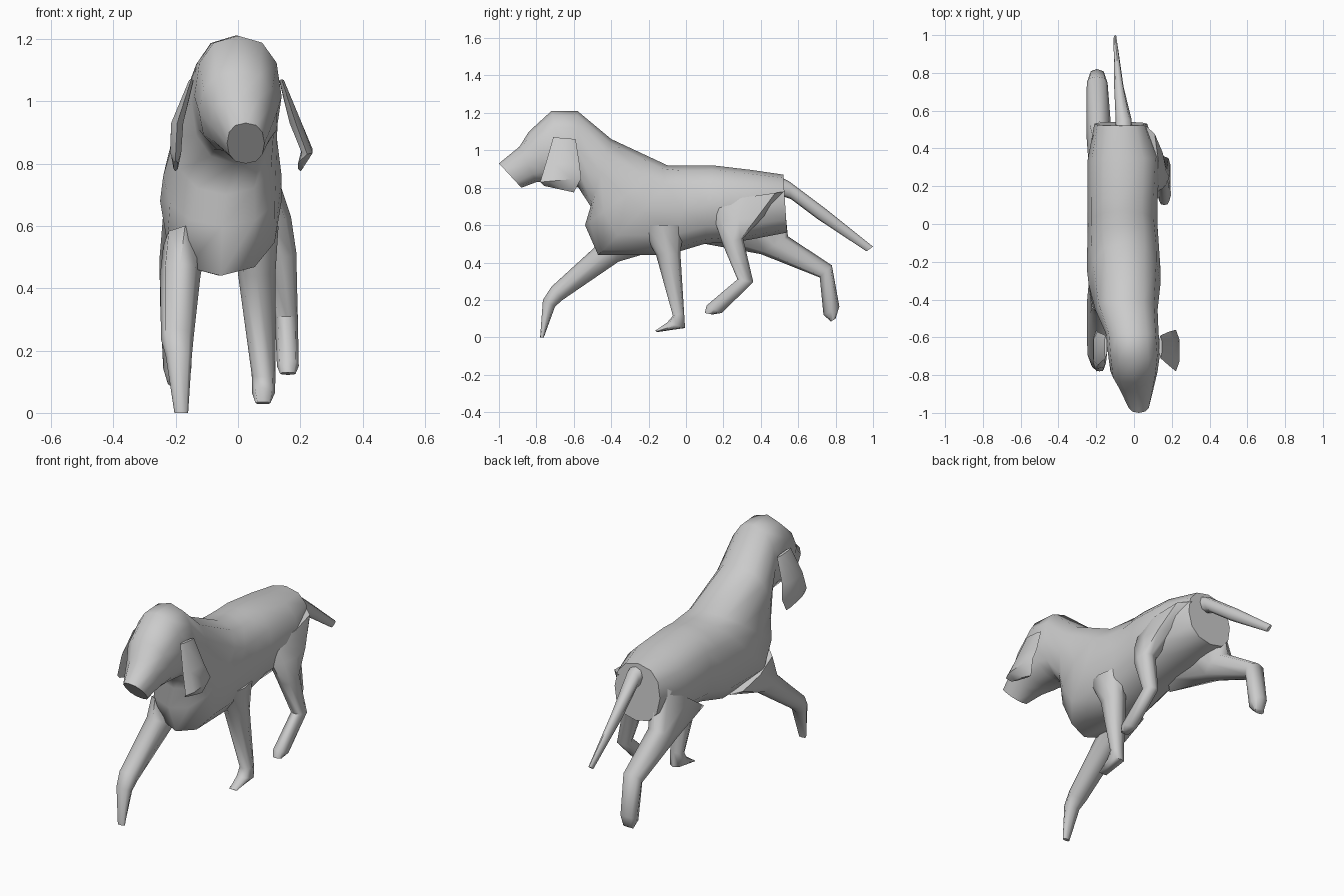
import bpy, bmesh, math


def loft(name, rings, sides=8, power=0.85):
    """Skin rounded rings; each ring = (edge yz, opposite edge yz, centre x, half width)."""
    bm = bmesh.new()
    loops = []
    for (ay, az), (by, bz), cx, hw in rings:
        loop = []
        for i in range(sides):
            t = 2 * math.pi * i / sides
            c, s = math.cos(t), math.sin(t)
            u = math.copysign(abs(c) ** power, c)
            v = math.copysign(abs(s) ** power, s)
            y = (ay + by) / 2 + u * (ay - by) / 2
            z = (az + bz) / 2 + u * (az - bz) / 2
            loop.append(bm.verts.new((cx + v * hw, y, z)))
        loops.append(loop)
    for a, b in zip(loops, loops[1:]):
        for i in range(sides):
            j = (i + 1) % sides
            bm.faces.new((a[i], a[j], b[j], b[i]))
    bm.faces.new(loops[0])
    bm.faces.new(loops[-1])
    bmesh.ops.recalc_face_normals(bm, faces=bm.faces[:])
    mesh = bpy.data.meshes.new(name)
    bm.to_mesh(mesh)
    bm.free()
    obj = bpy.data.objects.new(name, mesh)
    bpy.context.collection.objects.link(obj)
    bpy.ops.object.select_all(action='DESELECT')
    obj.select_set(True)
    bpy.context.view_layer.objects.active = obj
    bpy.ops.object.shade_smooth_by_angle(angle=math.radians(55))
    return obj


# Muzzle, head, neck and torso in one skin (top edge, bottom edge)
loft("body", [
    ((-1.00, 0.93), (-0.88, 0.80), 0.025, 0.06),
    ((-0.89, 1.02), (-0.80, 0.83), 0.01, 0.10),
    ((-0.84, 1.10), (-0.72, 0.83), 0.0, 0.125),
    ((-0.72, 1.21), (-0.62, 0.82), 0.0, 0.14),
    ((-0.58, 1.21), (-0.575, 0.80), -0.01, 0.14),
    ((-0.40, 1.06), (-0.51, 0.70), -0.04, 0.165),
    ((-0.10, 0.92), (-0.54, 0.60), -0.05, 0.19),
    ((0.00, 0.92), (-0.47, 0.44), -0.055, 0.195),
    ((0.07, 0.92), (-0.10, 0.44), -0.06, 0.185),
    ((0.14, 0.92), (0.10, 0.50), -0.06, 0.185),
    ((0.35, 0.895), (0.33, 0.52), -0.055, 0.19),
    ((0.52, 0.87), (0.54, 0.56), -0.07, 0.14),
], sides=12)

# Front leg reaching forward
loft("front_leg_left", [
    ((-0.49, 0.60), (-0.14, 0.47), -0.17, 0.07),
    ((-0.49, 0.48), (-0.36, 0.405), -0.185, 0.065),
    ((-0.72, 0.27), (-0.66, 0.20), -0.195, 0.052),
    ((-0.765, 0.20), (-0.70, 0.165), -0.19, 0.042),
    ((-0.78, 0.0), (-0.76, 0.0), -0.182, 0.022),
])

# Front leg standing under the chest
loft("front_leg_right", [
    ((-0.25, 0.60), (-0.01, 0.60), 0.07, 0.06),
    ((-0.16, 0.44), (-0.03, 0.45), 0.06, 0.06),
    ((-0.07, 0.115), (-0.01, 0.13), 0.082, 0.038),
    ((-0.10, 0.08), (-0.005, 0.05), 0.082, 0.037),
    ((-0.165, 0.035), (-0.155, 0.028), 0.08, 0.024),
])

# Hind leg lifted and bent
loft("hind_leg_right", [
    ((0.12, 0.72), (0.53, 0.78), 0.05, 0.08),
    ((0.155, 0.62), (0.41, 0.64), 0.10, 0.07),
    ((0.195, 0.50), (0.305, 0.53), 0.135, 0.052),
    ((0.275, 0.31), (0.36, 0.295), 0.155, 0.037),
    ((0.11, 0.17), (0.19, 0.13), 0.16, 0.035),
    ((0.10, 0.13), (0.14, 0.122), 0.16, 0.025),
])

# Hind leg trailing behind
loft("hind_leg_left", [
    ((0.52, 0.78), (0.10, 0.50), -0.16, 0.08),
    ((0.545, 0.54), (0.40, 0.445), -0.185, 0.067),
    ((0.78, 0.385), (0.715, 0.32), -0.195, 0.055),
    ((0.82, 0.165), (0.735, 0.12), -0.195, 0.045),
    ((0.80, 0.10), (0.775, 0.085), -0.195, 0.03),
])

# Tail
loft("tail", [
    ((0.49, 0.865), (0.50, 0.76), -0.055, 0.045),
    ((0.55, 0.835), (0.56, 0.74), -0.055, 0.042),
    ((0.75, 0.685), (0.70, 0.635), -0.08, 0.025),
    ((1.00, 0.485), (0.965, 0.46), -0.10, 0.008),
])

# Hanging ears: same outline, the right one swings further out
for side, offsets in (("left", (-0.15, -0.195, -0.20, -0.20)),
                      ("right", (0.14, 0.185, 0.222, 0.20))):
    outline = [((-0.71, 1.07), (-0.59, 1.06), 0.008),
               ((-0.75, 0.93), (-0.57, 0.93), 0.022),
               ((-0.78, 0.83), (-0.56, 0.85), 0.02),
               ((-0.76, 0.81), (-0.60, 0.775), 0.008)]
    loft("ear_" + side, [(a, b, x, w) for (a, b, w), x in zip(outline, offsets)], sides=6)
